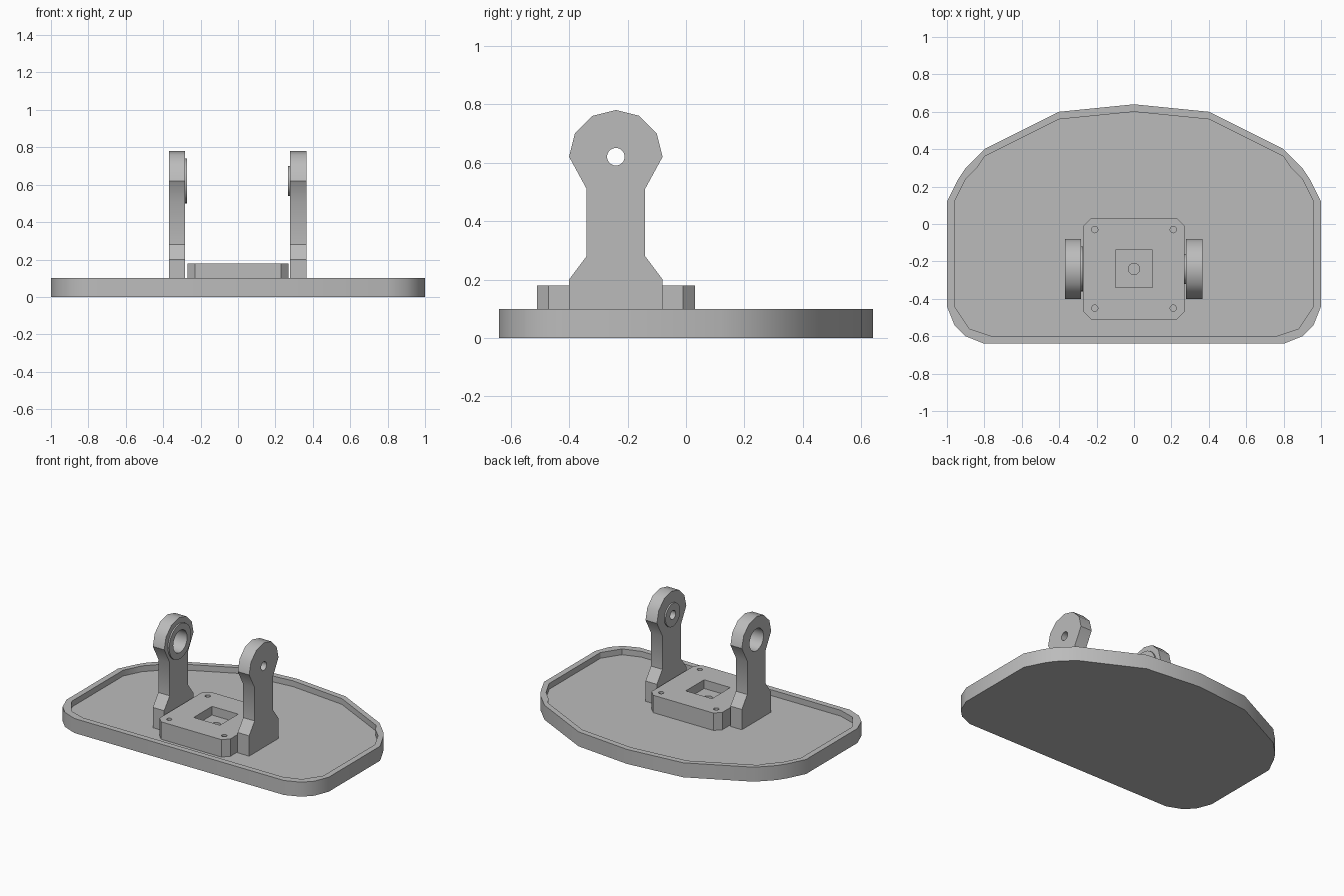
import bpy, bmesh, math
from mathutils import Matrix, Vector

cube = bpy.data.objects.get("Cube")
if cube:
    bpy.data.objects.remove(cube)

grey = bpy.data.materials.new("plain grey")
grey.use_nodes = True
COLOUR = (0.5, 0.5, 0.5, 1)
grey.diffuse_color = COLOUR
grey.node_tree.nodes["Principled BSDF"].inputs["Base Color"].default_value = COLOUR

FLOOR = 0.06      # top of the tray floor
MID = -0.24       # y centre of the bracket
PIVOT = 0.62      # height of the pivot axis


def prism(name, outline, low, high, along_x=False):
    """Extrude an outline: (x, y) along z, or (y, z) along x."""
    bm = bmesh.new()
    place = (lambda a, b: (low, a, b)) if along_x else (lambda a, b: (a, b, low))
    face = bm.faces.new([bm.verts.new(place(a, b)) for a, b in outline])
    side = bmesh.ops.extrude_face_region(bm, geom=[face])
    axis = Vector((1, 0, 0)) if along_x else Vector((0, 0, 1))
    moved = [v for v in side["geom"] if isinstance(v, bmesh.types.BMVert)]
    bmesh.ops.translate(bm, verts=moved, vec=axis * (high - low))
    bmesh.ops.recalc_face_normals(bm, faces=bm.faces)
    mesh = bpy.data.meshes.new(name)
    bm.to_mesh(mesh)
    bm.free()
    mesh.materials.append(grey)
    obj = bpy.data.objects.new(name, mesh)
    bpy.context.collection.objects.link(obj)
    return obj


def circle(a, b, radius, sides=32):
    turn = math.tau / sides
    return [(a + radius * math.cos(i * turn), b + radius * math.sin(i * turn))
            for i in range(sides)]


def mirrored(half, centre=0):
    """Complete a half outline that starts on the + side, skipping centre points."""
    other = [(2 * centre - a, b) for a, b in reversed(half) if abs(a - centre) > 1e-6]
    return half + other


def combine(obj, other, operation):
    """Apply a boolean and remove the helper."""
    mod = obj.modifiers.new("shape", "BOOLEAN")
    mod.operation, mod.solver, mod.object = operation, "EXACT", other
    bpy.context.view_layer.objects.active = obj
    bpy.ops.object.modifier_apply(modifier=mod.name)
    bpy.data.objects.remove(other)


def finish(obj):
    bpy.ops.object.select_all(action="DESELECT")
    obj.select_set(True)
    bpy.context.view_layer.objects.active = obj
    bpy.ops.object.shade_smooth_by_angle(angle=math.radians(32))


# Shallow tray with a raised rim
outer = [(0, .64), (.4, .6), (.8, .4), (.9, .3), (.94, .24), (1, .12),
         (1, -.44), (.96, -.54), (.9, -.6), (.8, -.64)]
inner = [(0, .6), (.4, .56), (.8, .36), (.84, .3), (.9, .24), (.96, .12),
         (.96, -.44), (.88, -.56), (.76, -.6)]
tray = prism("tray", mirrored(outer), 0, 0.1)
combine(tray, prism("tray_cutter", mirrored(inner), FLOOR, 0.2), "DIFFERENCE")
finish(tray)

# Mounting block with chamfered corners, square pocket and screw holes
half = [(.23, MID + .27), (.27, MID + .23), (.27, MID - .23), (.23, MID - .27)]
block = prism("mounting_block", mirrored(half), FLOOR, 0.18)
pocket = [(-.1, MID - .1), (.1, MID - .1), (.1, MID + .1), (-.1, MID + .1)]
combine(block, prism("pocket_cutter", pocket, 0.12, 0.3), "DIFFERENCE")
combine(block, prism("centre_cutter", circle(0, MID, .03), 0, 0.3), "DIFFERENCE")
for x in (-.21, .21):
    for y in (MID - .21, MID + .21):
        combine(block, prism("screw_cutter", circle(x, y, .017, 16), 0, 0.3), "DIFFERENCE")
finish(block)

# Two upright arms, each with a boss on its inner face and a pivot hole
arm_half = [(MID, .78), (-.16, .76), (-.10, .70), (-.08, .62), (-.14, .51),
            (-.14, .28), (-.08, .2), (-.08, FLOOR)]
arm_outline = mirrored(arm_half, MID)
for name, low, high, boss_low, boss_high, boss_r, hole_r in (
        ("right_arm", -.37, -.283, -.3, -.273, .12, .076),
        ("left_arm", .278, .365, .268, .3, .08, .03)):
    arm = prism(name, arm_outline, low, high, True)
    combine(arm, prism("boss", circle(MID, PIVOT, boss_r), boss_low, boss_high, True), "UNION")
    combine(arm, prism("hole_cutter", circle(MID, PIVOT, hole_r), low - .1, high + .1, True),
            "DIFFERENCE")
    finish(arm)
